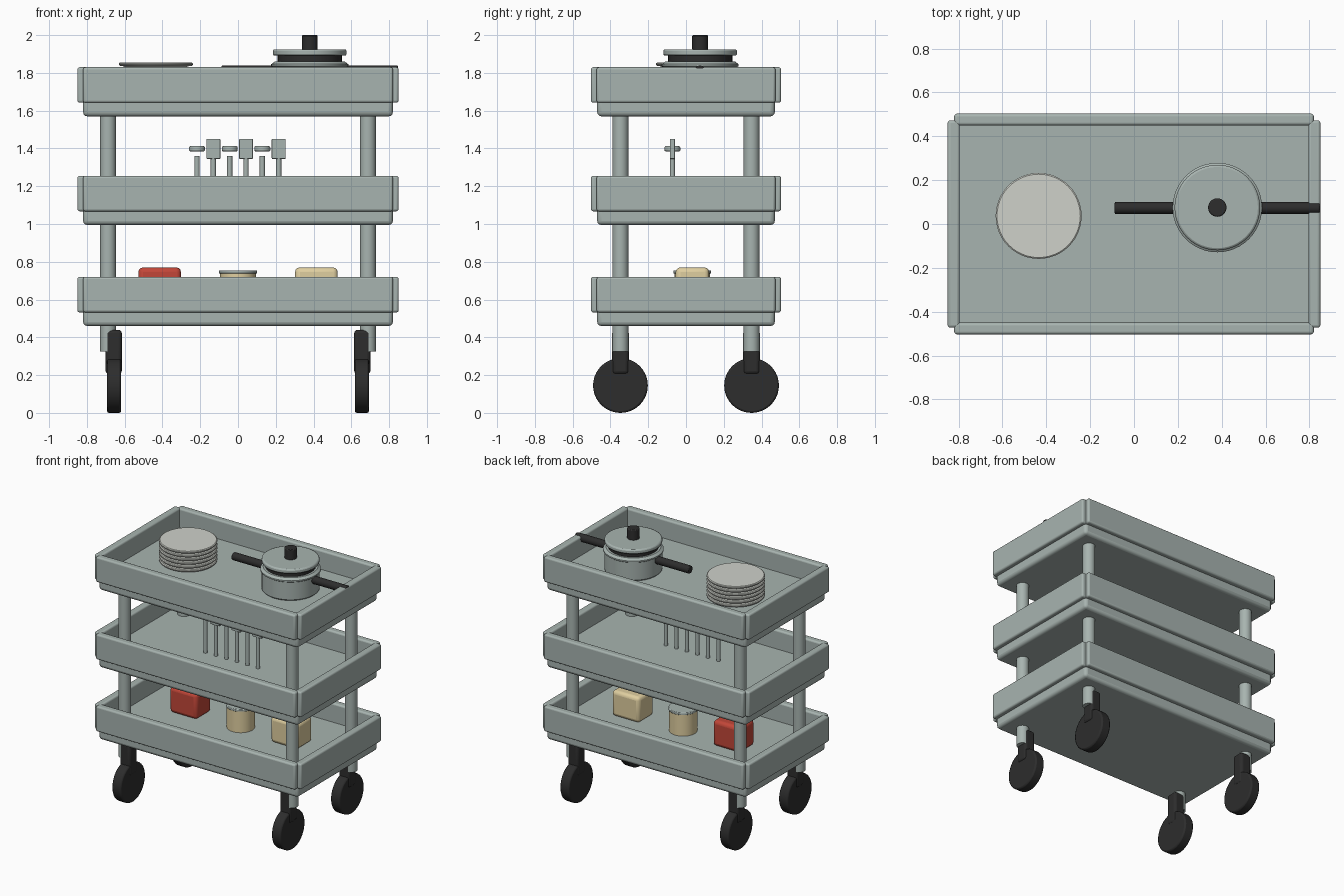
import bpy, bmesh, math
from mathutils import Matrix

if "Cube" in bpy.data.objects:
    bpy.data.objects.remove(bpy.data.objects["Cube"], do_unlink=True)


def material(name, rgb):
    m = bpy.data.materials.new(name)
    m.use_nodes = True
    color = (*rgb, 1)
    m.diffuse_color = color
    m.node_tree.nodes["Principled BSDF"].inputs["Base Color"].default_value = color
    return m


GREY = material("grey_green_metal", (0.39, 0.455, 0.433))
BLACK = material("black_rubber", (0.026, 0.026, 0.026))
CHINA = material("pale_china", (0.62, 0.64, 0.59))
RED = material("red_box", (0.54, 0.062, 0.04))
CREAM = material("cream_box", (0.74, 0.62, 0.35))


def finish(name, bm, mat, bevel=0, segments=3):
    mesh = bpy.data.meshes.new(name)
    bm.normal_update()
    bm.to_mesh(mesh)
    bm.free()
    mesh.materials.append(mat)
    ob = bpy.data.objects.new(name, mesh)
    bpy.context.collection.objects.link(ob)
    bpy.ops.object.select_all(action="DESELECT")
    ob.select_set(True)
    bpy.context.view_layer.objects.active = ob
    if bevel:
        mod = ob.modifiers.new("rounded_edges", "BEVEL")
        mod.width = bevel
        mod.segments = segments
        mod.limit_method = "ANGLE"
    bpy.ops.object.shade_smooth_by_angle(angle=math.radians(35))
    return ob


def box(name, lo, hi, mat, bevel=0.012):
    bm = bmesh.new()
    size = [b - a for a, b in zip(lo, hi)]
    mid = [(a + b) / 2 for a, b in zip(lo, hi)]
    bmesh.ops.create_cube(bm, size=1, matrix=Matrix.Translation(mid) @ Matrix.Diagonal((*size, 1)))
    return finish(name, bm, mat, bevel)


def cylinder(name, center, radius, length, mat, axis="Z", bevel=0, sides=40):
    bm = bmesh.new()
    turn = Matrix.Rotation(math.pi / 2, 4, "Y") if axis == "X" else Matrix()
    bmesh.ops.create_cone(bm, cap_ends=True, segments=sides, radius1=radius, radius2=radius,
                          depth=length, matrix=Matrix.Translation(center) @ turn)
    return finish(name, bm, mat, bevel, 2)


def lathe(name, center, profile, mat, sides=48):
    bm = bmesh.new()
    verts = [bm.verts.new((r, 0, z)) for r, z in profile]
    edges = [bm.edges.new(pair) for pair in zip(verts, verts[1:])]
    bmesh.ops.spin(bm, geom=verts + edges, axis=(0, 0, 1), cent=(0, 0, 0),
                   angle=2 * math.pi, steps=sides)
    bmesh.ops.remove_doubles(bm, verts=bm.verts, dist=0.0001)
    bmesh.ops.recalc_face_normals(bm, faces=bm.faces)
    bmesh.ops.translate(bm, verts=bm.verts, vec=center)
    return finish(name, bm, mat)


# Three trays: a pan with four overlapping rim walls
FLOOR = 0.12
TRAYS = {"lower": 0.46, "middle": 0.995, "upper": 1.57}
for label, z in TRAYS.items():
    box(label + "_tray_pan", (-0.82, -0.47, z), (0.82, 0.47, z + FLOOR), GREY, 0.022)
    low, top = z + 0.072, z + 0.26
    for side, s in (("front", -1), ("back", 1)):
        y = sorted((s * 0.45, s * 0.503))
        box(f"{label}_tray_{side}_wall", (-0.82, y[0], low), (0.82, y[1], top), GREY)
    for side, s in (("right", -1), ("left", 1)):
        x = sorted((s * 0.795, s * 0.85))
        box(f"{label}_tray_{side}_wall", (x[0], -0.473, low), (x[1], 0.473, top), GREY)

# Posts and casters at each corner
for xs, side in ((-1, "right"), (1, "left")):
    for ys, end in ((-1, "front"), (1, "back")):
        tag = f"{end}_{side}"
        y = ys * 0.347
        cylinder(tag + "_post", (xs * 0.688, y, 0.965), 0.042, 1.28, GREY)
        cylinder(tag + "_wheel", (xs * 0.656, y, 0.145), 0.145, 0.074, BLACK, "X", 0.01)
        cx = xs * 0.658
        box(tag + "_fork", (cx - 0.043, y - 0.044, 0.205), (cx + 0.043, y + 0.044, 0.44),
            BLACK, 0.018)

# Stack of plates on the upper tray
floor = TRAYS["upper"] + FLOOR
PLATE = [(0, 0), (0.15, 0), (0.175, 0.008), (0.19, 0.01), (0.196, 0.016),
         (0.196, 0.023), (0.19, 0.0275), (0, 0.0275)]
for i in range(6):
    lathe(f"plate_{i + 1}", (-0.435, 0.037, floor + i * 0.0275), PLATE, CHINA)

# Cooking pot with lid, knob and two handles
px, py = 0.38, 0.075
lathe("pot_body", (px, py, 0),
      [(0, floor), (0.185, floor), (0.195, floor + 0.01), (0.195, 1.83), (0.204, 1.836),
       (0.204, 1.846), (0.185, 1.86), (0, 1.86)], GREY)
cylinder("pot_seal", (px, py, 1.875), 0.17, 0.035, BLACK)
cylinder("pot_lid", (px, py, 1.908), 0.195, 0.034, GREY, bevel=0.01, sides=48)
cylinder("pot_lid_knob", (px, py, 1.96), 0.042, 0.08, BLACK, bevel=0.006)
for name, a, b in (("pot_right_handle", -0.088, 0.19), ("pot_left_handle", 0.57, 0.848)):
    cylinder(name, ((a + b) / 2, py - 0.002, 1.811), 0.028, b - a, BLACK, "X", 0.006, 24)

# Row of utensils, ladles alternating with spatulas
floor = TRAYS["middle"] + FLOOR
for i in range(6):
    x, y = -0.217 + i * 0.0865, -0.072
    cylinder(f"utensil_handle_{i + 1}", (x, y, (floor + 1.36) / 2), 0.014, 1.36 - floor,
             GREY, sides=16)
    if i % 2:
        box(f"spatula_head_{i + 1}", (x - 0.037, y - 0.014, 1.345), (x + 0.037, y + 0.014, 1.45),
            GREY, 0.004)
    else:
        cylinder(f"ladle_head_{i + 1}", (x, y, 1.398), 0.042, 0.028, GREY, bevel=0.007, sides=24)

# Food boxes and a can on the lower tray
floor = TRAYS["lower"] + FLOOR
for name, x, mat in (("red_food_box", -0.415, RED), ("cream_food_box", 0.415, CREAM)):
    box(name, (x - 0.113, -0.055, floor), (x + 0.113, 0.122, 0.77), mat, 0.025)
cylinder("can_body", (0, 0.033, (floor + 0.74) / 2), 0.095, 0.74 - floor, CREAM)
cylinder("can_lid", (0, 0.033, 0.746), 0.1, 0.018, GREY, bevel=0.004)
